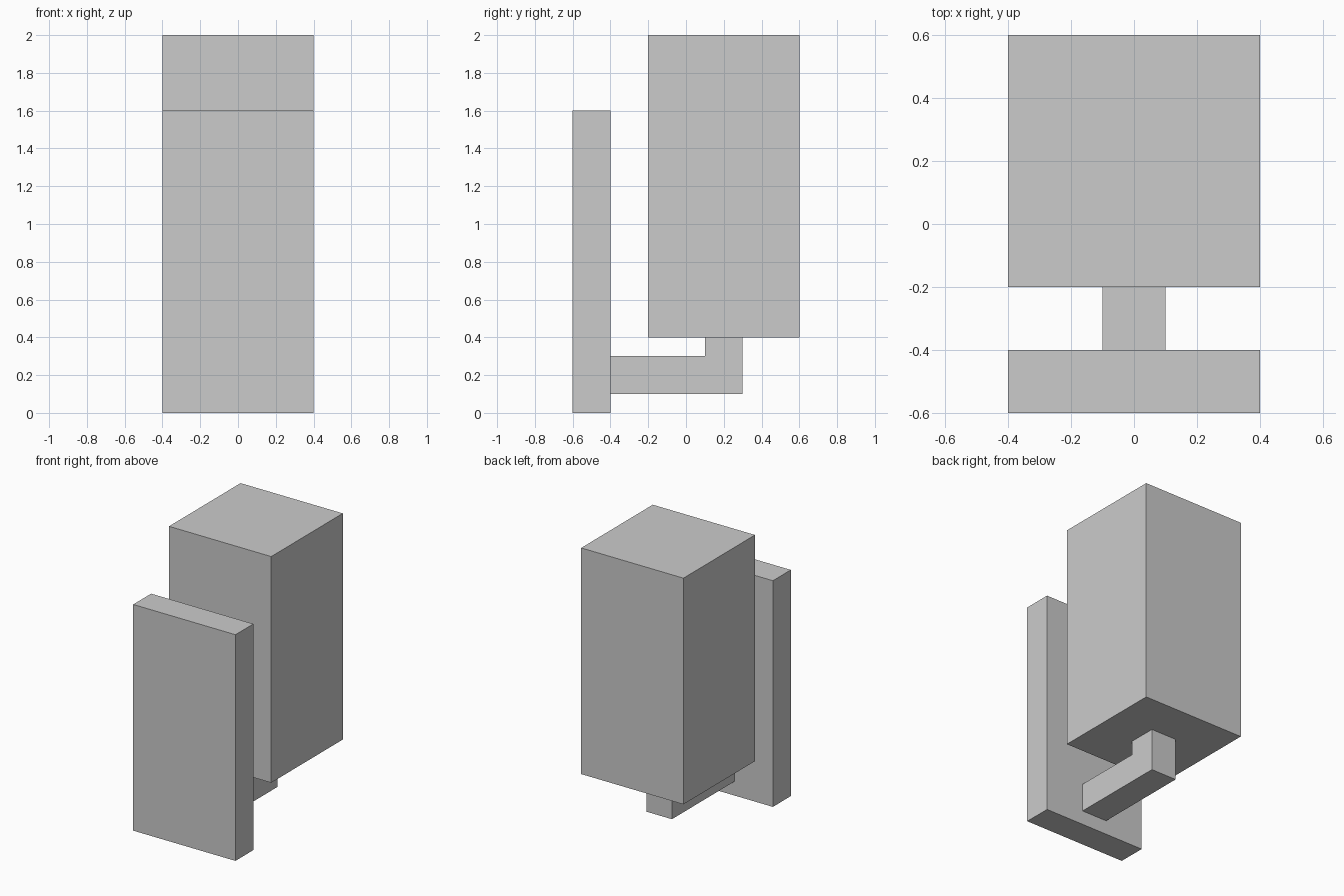
import bpy
import bmesh

if "Cube" in bpy.data.objects:
    bpy.data.objects.remove(bpy.data.objects["Cube"])


def extrude_profile(name, points, half_width):
    """Extrude a closed (y, z) outline symmetrically along x."""
    bm = bmesh.new()
    face = bm.faces.new([bm.verts.new((-half_width, y, z)) for y, z in points])
    result = bmesh.ops.extrude_face_region(bm, geom=[face])
    moved = [g for g in result["geom"] if isinstance(g, bmesh.types.BMVert)]
    bmesh.ops.translate(bm, verts=moved, vec=(2 * half_width, 0, 0))
    bmesh.ops.recalc_face_normals(bm, faces=bm.faces)
    mesh = bpy.data.meshes.new(name)
    bm.to_mesh(mesh)
    bm.free()
    obj = bpy.data.objects.new(name, mesh)
    bpy.context.collection.objects.link(obj)
    return obj


def rectangle(y0, y1, z0, z1):
    return [(y0, z0), (y1, z0), (y1, z1), (y0, z1)]


# Upright plate at the front
extrude_profile("front_plate", rectangle(-0.6, -0.4, 0.0, 1.6), 0.4)

# Large block held behind the plate
extrude_profile("main_block", rectangle(-0.2, 0.6, 0.4, 2.0), 0.4)

# L-shaped arm joining the plate to the underside of the block
extrude_profile("support_arm", [(-0.4, 0.1), (0.3, 0.1), (0.3, 0.4),
                                (0.1, 0.4), (0.1, 0.3), (-0.4, 0.3)], 0.1)
